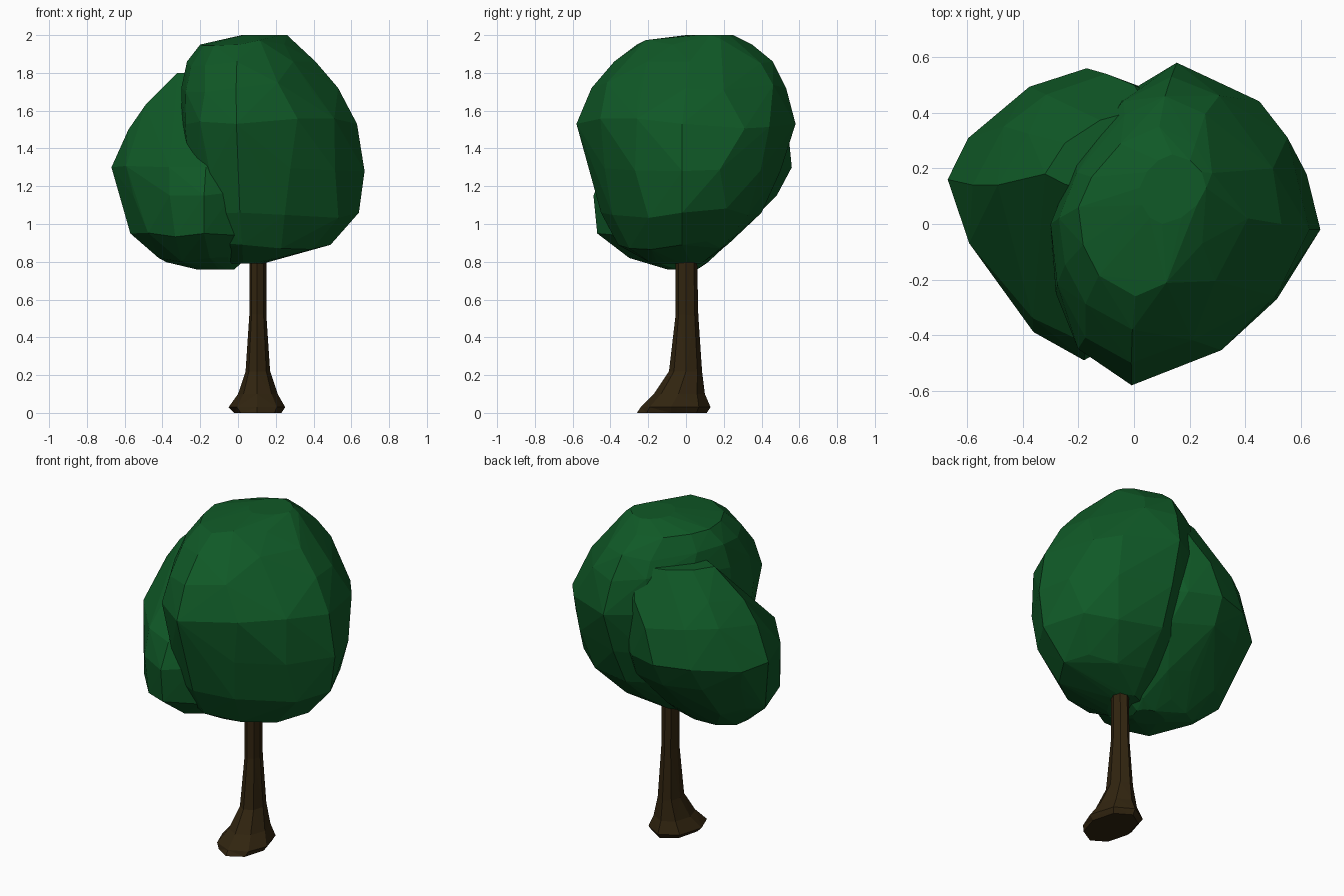
import bpy
import bmesh
import math
import random

random.seed(4)

cube = bpy.data.objects.get("Cube")
if cube:
    bpy.data.objects.remove(cube, do_unlink=True)


def make_material(name, rgb):
    material = bpy.data.materials.new(name)
    material.use_nodes = True
    color = (*rgb, 1.0)
    material.diffuse_color = color
    shader = next(n for n in material.node_tree.nodes if n.type == "BSDF_PRINCIPLED")
    shader.inputs["Base Color"].default_value = color
    shader.inputs["Roughness"].default_value = 0.9
    return material


def ring(row, sides, wobble=0.0, pinch=1.0, lean=0.0):
    """Four quarter ellipses meeting at the row's extents, sheared sideways by lean."""
    z, left, right, front, back, cx, cy = row
    points = []
    for i in range(sides):
        angle = math.tau * i / sides
        on_axis = i % (sides // 4) == 0
        scale, height = 1.0, z
        if not on_axis:
            angle += random.uniform(-wobble, wobble) * 2
            height += random.uniform(-wobble, wobble) / 2
            scale = pinch
        c, s = math.cos(angle), math.sin(angle)
        reach_x = right - cx if c > 0 else cx - left
        reach_y = back - cy if s > 0 else cy - front
        x = cx + c * reach_x * scale + s * reach_y * lean
        points.append((x, cy + s * reach_y * scale, height))
    return points


def finish(name, bm, material):
    bmesh.ops.recalc_face_normals(bm, faces=bm.faces)
    mesh = bpy.data.meshes.new(name)
    bm.to_mesh(mesh)
    bm.free()
    mesh.materials.append(material)
    obj = bpy.data.objects.new(name, mesh)
    bpy.context.collection.objects.link(obj)
    return obj


def leaf_mass(name, rows, pinch, lean, material):
    """Faceted clump: a hull wrapped around slightly uneven rings."""
    bm = bmesh.new()
    last = len(rows) - 1
    for i, row in enumerate(rows):
        wobble = 0.0 if i in (0, last) else 0.06
        for point in ring(row, 12, wobble, pinch, lean):
            bm.verts.new(point)
    hull = bmesh.ops.convex_hull(bm, input=bm.verts)
    loose = {v for v in hull["geom_interior"] + hull["geom_unused"]
             if isinstance(v, bmesh.types.BMVert) and not v.link_faces}
    bmesh.ops.delete(bm, geom=list(loose), context="VERTS")
    return finish(name, bm, material)


def lofted_trunk(name, rows, material):
    """Skin between rings, capped at both ends."""
    bm = bmesh.new()
    sides = 8
    loops = [[bm.verts.new(p) for p in ring(row, sides)] for row in rows]
    for low, high in zip(loops, loops[1:]):
        for i in range(sides):
            j = (i + 1) % sides
            bm.faces.new((low[i], low[j], high[j], high[i]))
    bm.faces.new(loops[0])
    bm.faces.new(loops[-1])
    bmesh.ops.triangulate(bm, faces=bm.faces)
    return finish(name, bm, material)


leaf_green = make_material("leaf green", (0.005, 0.1, 0.02))
bark_brown = make_material("bark brown", (0.031, 0.018, 0.005))

# Rows are: height, left edge, right edge, front edge, back edge, middle x, middle y
main_rows = [
    (.79, -.05, .13, -.18, .08, .05, -.02),
    (.89, -.2, .49, -.36, .22, .07, -.02),
    (1.06, -.26, .64, -.45, .4, .07, -.02),
    (1.28, -.28, .67, -.51, .5, .07, -.02),
    (1.53, -.3, .63, -.58, .58, .07, -.02),
    (1.72, -.3, .53, -.5, .53, .06, 0),
    (1.86, -.27, .41, -.38, .46, .05, .02),
    (1.95, -.2, .3, -.26, .35, .05, .06),
    (2, .02, .26, 0, .25, .12, .13),
]
side_rows = [
    (.76, -.22, -.02, -.1, .06, -.1, 0),
    (.82, -.42, .05, -.3, .14, -.15, 0),
    (.95, -.57, .18, -.47, .28, -.18, .05),
    (1.15, -.62, .26, -.49, .48, -.18, .12),
    (1.3, -.67, .3, -.43, .56, -.17, .16),
    (1.5, -.58, .3, 0, .54, -.1, .14),
    (1.63, -.49, .3, .04, .5, 0, .14),
    (1.8, -.32, .25, .1, .42, .05, .18),
]
trunk_rows = [
    (0, -.02, .23, -.26, .11, .1, -.08),
    (.03, -.05, .25, -.24, .13, .1, -.08),
    (.1, 0, .21, -.17, .1, .1, -.04),
    (.22, .04, .17, -.09, .085, .1, 0),
    (.52, .06, .15, -.055, .065, .1, 0),
    (1, .06, .15, -.055, .055, .1, 0),
]

# Leaves: the large crown and the lower clump leaning out of it
leaf_mass("main_canopy", main_rows, .95, .14, leaf_green)
leaf_mass("side_canopy", side_rows, .93, 0, leaf_green)

# Trunk with a root flare reaching forward
lofted_trunk("trunk", trunk_rows, bark_brown)
